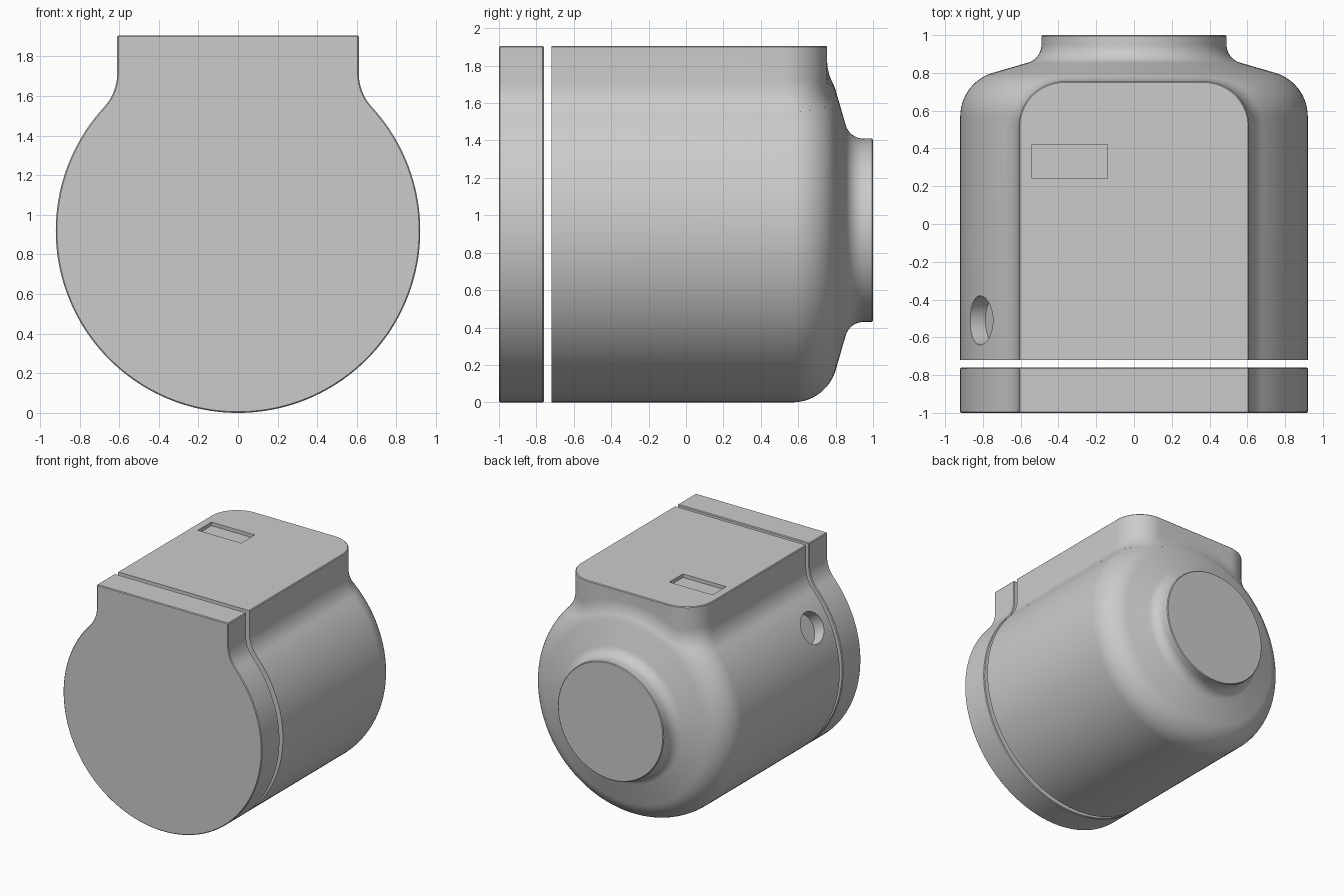
import bpy, bmesh, math
from mathutils import Vector, Matrix

if "Cube" in bpy.data.objects:
    bpy.data.objects.remove(bpy.data.objects["Cube"])

AX, R = 0.92, 0.92            # axis height and barrel radius
HW, TOP, BACK = 0.61, 1.905, 0.755   # flat-topped block
F = 0.25                      # blend radius between block and barrel
CR = 0.24                     # rounded shoulder and block corner radius
SY, SR = 0.57, 0.68           # centre of the shoulder arc (y, radius)

grey = bpy.data.materials.new("light_grey")
grey.diffuse_color = (0.6, 0.6, 0.6, 1)
grey.use_nodes = True
grey.node_tree.nodes["Principled BSDF"].inputs["Base Color"].default_value = grey.diffuse_color


def make(name, verts, faces):
    me = bpy.data.meshes.new(name)
    me.from_pydata([tuple(v) for v in verts], [], faces)
    bm = bmesh.new()
    bm.from_mesh(me)
    bmesh.ops.remove_doubles(bm, verts=bm.verts, dist=1e-6)
    bmesh.ops.recalc_face_normals(bm, faces=bm.faces)
    bm.to_mesh(me)
    bm.free()
    ob = bpy.data.objects.new(name, me)
    bpy.context.collection.objects.link(ob)
    me.materials.append(grey)
    return ob


def activate(ob):
    bpy.ops.object.select_all(action='DESELECT')
    ob.select_set(True)
    bpy.context.view_layer.objects.active = ob


def boolean(ob, tool, op):
    activate(ob)
    m = ob.modifiers.new(op, 'BOOLEAN')
    m.operation, m.object, m.solver = op, tool, 'EXACT'
    bpy.ops.object.modifier_apply(modifier=m.name)
    bpy.data.objects.remove(tool, do_unlink=True)


def box(name, lo, hi):
    v = [(x, y, z) for x in (lo[0], hi[0]) for y in (lo[1], hi[1]) for z in (lo[2], hi[2])]
    return make(name, v, [(0, 1, 3, 2), (4, 5, 7, 6), (0, 1, 5, 4),
                          (2, 3, 7, 6), (0, 2, 6, 4), (1, 3, 7, 5)])


# barrel: revolved profile with rounded shoulder, concave collar and boss
T = math.radians(74)
prof = [(-0.9, R)]
prof += [(SY + CR * math.sin(T * i / 14), SR + CR * math.cos(T * i / 14)) for i in range(15)]
rho = 0.1
cy, cr = 0.95, 0.49 + rho
for i in range(11):
    a = T * (1 - i / 10)
    prof.append((cy - rho * math.sin(a), cr - rho * math.cos(a)))
prof += [(0.994, 0.49), (1.0, 0.484)]
N = 160
verts, faces = [], []
for y, r in prof:
    verts += [(r * math.sin(2 * math.pi * j / N), y, AX + r * math.cos(2 * math.pi * j / N))
              for j in range(N)]
for i in range(len(prof) - 1):
    for j in range(N):
        k = (j + 1) % N
        faces.append((i * N + j, i * N + k, (i + 1) * N + k, (i + 1) * N + j))
faces += [tuple(range(N)), tuple(range((len(prof) - 1) * N, len(prof) * N))]
body = make("main_body", verts, faces)

# block: outline (point, outward normal), straight sides with rounded back corners
half = [(HW, -0.85, 1, 0), (HW, -0.3, 1, 0), (HW, 0.2, 1, 0)]
for i in range(17):
    a = math.pi / 2 * i / 16
    c, s = math.cos(a), math.sin(a)
    half.append((HW - CR + CR * c, BACK - CR + CR * s, c, s))
half += [(0.25, BACK, 0, 1), (0.12, BACK, 0, 1)]
outline = half + [(0, BACK, 0, 1)] + [(-x, y, -nx, ny) for x, y, nx, ny in reversed(half)]

# each column: top, wall, rolling-ball blend, then a tail sunk into the barrel
cols = []
for x, y, nx, ny in outline:
    bx, by = x + F * nx, y + F * ny
    t = math.asin(max(0, by - SY) / (CR + F))
    ro = SR + (CR + F) * math.cos(t) if by > SY else R + F
    ball = Vector((bx, by, AX + math.sqrt(ro * ro - bx * bx)))
    n = Vector((bx / ro * math.cos(t), math.sin(t), (ball.z - AX) / ro * math.cos(t)))
    wall = Vector((-nx, -ny, 0))
    ch = 0.006
    col = [Vector((x - ch * nx, y - (ch * ny), TOP)), Vector((x, y, TOP - ch))]
    ang = wall.angle(-n)
    for i in range(13):
        f = i / 12
        d = (wall * math.sin((1 - f) * ang) - n * math.sin(f * ang)) / math.sin(ang)
        col.append(ball + F * d)
    col.append(col[-1] - n * 0.05)
    col.append(Vector((x * 0.7, y * 0.7 if y > 0 else y, 1.25)))
    cols.append(col)
L, M = len(cols[0]), len(cols)
faces = []
for j in range(M):
    k = (j + 1) % M
    faces += [(j * L + i, k * L + i, k * L + i + 1, j * L + i + 1) for i in range(L - 1)]
faces += [tuple(j * L for j in range(M)), tuple(j * L + L - 1 for j in range(M))]
block = make("block", [v for c in cols for v in c], faces)
boolean(body, block, 'UNION')

# trim the front of the body, sink the top recess and the round side hole
boolean(body, box("front_trim", (-2, -2, -1), (2, -0.72, 3)), 'DIFFERENCE')
boolean(body, box("label_recess", (-0.54, 0.24, TOP - 0.03), (-0.14, 0.42, 2.2)), 'DIFFERENCE')
out = Vector((-0.886, 0, 0.464)).normalized()
rot = out.to_track_quat('Z', 'Y').to_matrix().to_4x4()
bm = bmesh.new()
bmesh.ops.create_cone(bm, cap_ends=True, segments=48, radius1=0.13, radius2=0.13, depth=0.4,
                      matrix=Matrix.Translation(Vector((0, -0.51, AX)) + out * (R - 0.1 + 0.2)) @ rot)
me = bpy.data.meshes.new("hole_tool")
bm.to_mesh(me)
bm.free()
hole = bpy.data.objects.new("hole_tool", me)
bpy.context.collection.objects.link(hole)
boolean(body, hole, 'DIFFERENCE')

# front cover: same cross-section as the body, extruded
bx = HW + F
bz = math.sqrt((R + F) ** 2 - bx * bx)
a_end = math.pi - math.atan2(bx, bz)          # angle from the bottom to the tangent point
right = [(R * math.sin(a_end * i / 60), AX - R * math.cos(a_end * i / 60)) for i in range(61)]
s0 = math.atan2(-bz, -bx) % (2 * math.pi)
for i in range(1, 13):
    a = s0 + (math.pi - s0) * i / 12
    right.append((bx + F * math.cos(a), AX + bz + F * math.sin(a)))
right.append((HW, TOP))
sec = right + [(-x, z) for x, z in reversed(right[1:])]
n = len(sec)
cover = make("front_cover", [(x, y, z) for y in (-1.0, -0.76) for x, z in sec],
             [(i, (i + 1) % n, n + (i + 1) % n, n + i) for i in range(n)]
             + [tuple(range(n)), tuple(range(n, 2 * n))])
activate(cover)
bev = cover.modifiers.new("edge", 'BEVEL')
bev.width, bev.segments, bev.limit_method = 0.006, 1, 'ANGLE'
bev.angle_limit = math.radians(40)
bpy.ops.object.modifier_apply(modifier=bev.name)

for ob in (body, cover):
    activate(ob)
    bpy.ops.object.shade_smooth_by_angle(angle=math.radians(30))
